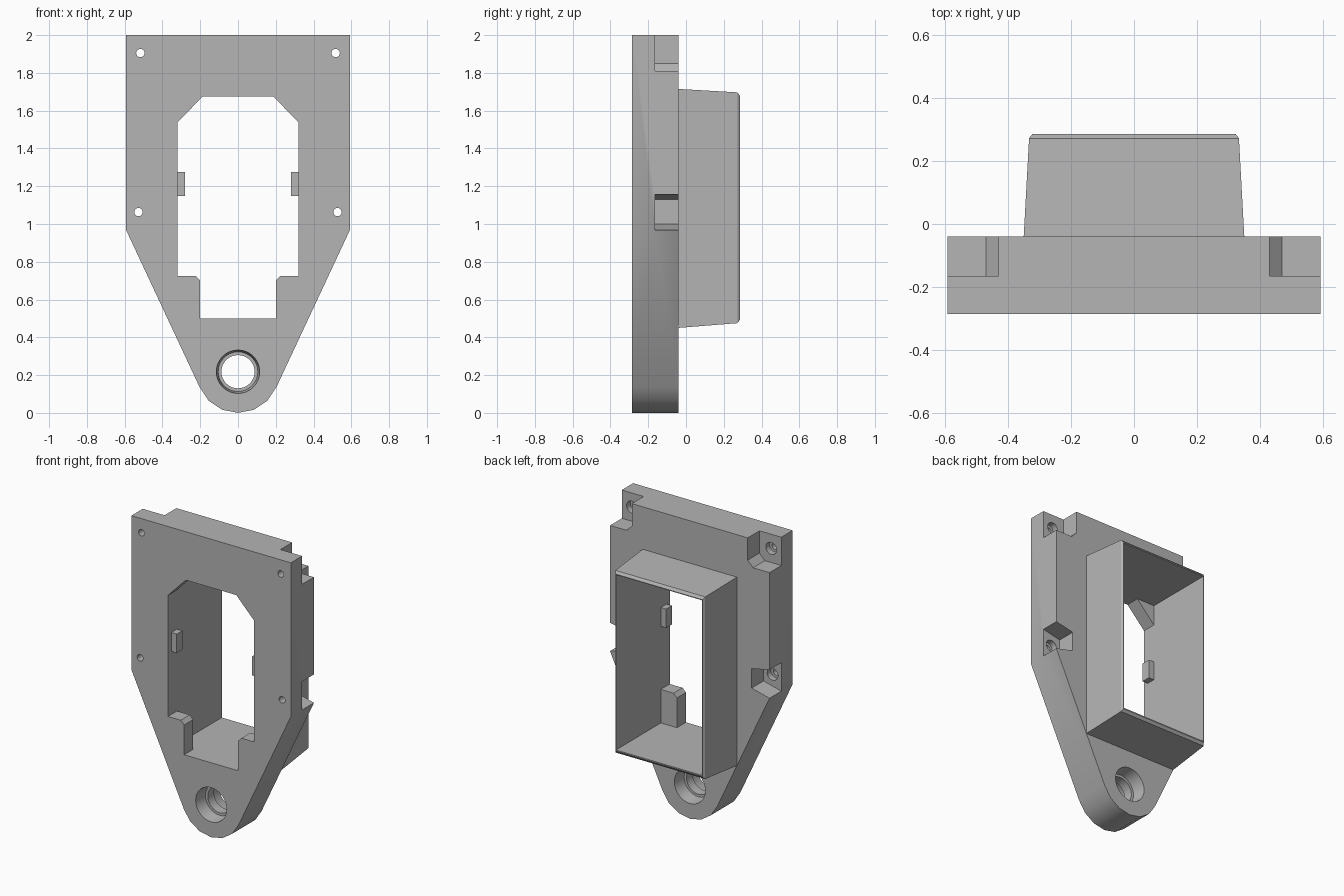
import bpy
import bmesh
from math import cos, sin, pi, radians

if "Cube" in bpy.data.objects:
    bpy.data.objects.remove(bpy.data.objects["Cube"])

GREY = (0.46, 0.46, 0.46, 1)
grey = bpy.data.materials.new("plain grey")
grey.use_nodes = True
grey.diffuse_color = GREY
grey.node_tree.nodes["Principled BSDF"].inputs["Base Color"].default_value = GREY

FRONT, BACK, LEDGE, LIP = -0.285, -0.04, -0.165, -0.19


def loft(name, sections):
    """Solid through (y, outline) sections; outlines are (x, z) lists."""
    bm = bmesh.new()
    rings = [[bm.verts.new((x, y, z)) for x, z in pts] for y, pts in sections]
    for a, b in zip(rings, rings[1:]):
        for i in range(len(a)):
            j = (i + 1) % len(a)
            bm.faces.new((a[i], a[j], b[j], b[i]))
    bm.faces.new(rings[0])
    bm.faces.new(rings[-1])
    bmesh.ops.recalc_face_normals(bm, faces=bm.faces[:])
    mesh = bpy.data.meshes.new(name)
    bm.to_mesh(mesh)
    bm.free()
    mesh.materials.append(grey)
    obj = bpy.data.objects.new(name, mesh)
    bpy.context.collection.objects.link(obj)
    return obj


def prism(name, pts, y0, y1):
    return loft(name, [(y0, pts), (y1, pts)])


def rect(half, z0, z1):
    return [(-half, z0), (half, z0), (half, z1), (-half, z1)]


def circle(x, z, r, n=32):
    return [(x + r * cos(2 * pi * i / n), z + r * sin(2 * pi * i / n)) for i in range(n)]


def mirrored(half):
    """Close a right-hand outline with its mirror image."""
    return half + [(-x, z) for x, z in reversed(half)]


def cut(obj, cutter):
    cutter.hide_render = True
    mod = obj.modifiers.new("cut", "BOOLEAN")
    mod.operation = "DIFFERENCE"
    mod.solver = "EXACT"
    mod.object = cutter
    bpy.context.view_layer.objects.active = obj
    bpy.ops.object.modifier_apply(modifier=mod.name)
    bpy.data.objects.remove(cutter)


def finish(obj):
    bpy.ops.object.select_all(action="DESELECT")
    obj.select_set(True)
    bpy.context.view_layer.objects.active = obj
    bpy.ops.object.shade_smooth_by_angle(angle=radians(30))


# Tapering plate with a rounded foot
foot = [(0.22 * sin(a * pi / 8), 0.22 - 0.22 * cos(a * pi / 8)) for a in (1, 2, 3)]
right_edge = foot + [(0.592, 0.967), (0.592, 2)]
plate = prism("mounting_plate", [(0, 0)] + mirrored(right_edge), FRONT, BACK)

# Rectangular well behind a narrower front window
well = rect(0.32, 0.5, 1.675)
cut(plate, prism("well_cutter", well, LIP, 1))
window = [(0.2, 0.5), (0.2, 0.7), (0.225, 0.725), (0.32, 0.725), (0.32, 1.538), (0.187, 1.675)]
cut(plate, prism("window_cutter", mirrored(window), -1, LIP + 0.05))

# Screw pockets, counterbores and holes at the four corners
upper = [(0.7, 2.1), (0.43, 2.1), (0.43, 1.85), (0.47, 1.81), (0.7, 1.81)]
lower = [(0.7, 1.18), (0.46, 1.13), (0.46, 1.0), (0.592, 0.967), (0.7, 0.94)]
for side in (-1, 1):
    for pocket, hx, hz in ((upper, 0.517, 1.905), (lower, 0.527, 1.063)):
        pts = [(side * x, z) for x, z in pocket]
        cut(plate, prism("pocket_cutter", pts, LEDGE, 1))
        cut(plate, prism("bore_cutter", circle(side * hx, hz, 0.04, 24), LEDGE - 0.04, 0.5))
        cut(plate, prism("hole_cutter", circle(side * hx, hz, 0.022, 24), -1, 1))

# Pivot hole with a tapered recess on each face
cut(plate, prism("pivot_cutter", circle(0, 0.218, 0.088), -1, 1))
for face, inward in ((FRONT, 1), (BACK, -1)):
    cut(plate, loft("recess_cutter", [(face - inward * 0.01, circle(0, 0.218, 0.115)),
                                      (face, circle(0, 0.218, 0.115)),
                                      (face + inward * 0.09, circle(0, 0.218, 0.105))]))
finish(plate)

# Open, drafted housing behind the plate
housing = loft("rear_housing", [(BACK, rect(0.35, 0.45, 1.715)),
                                (0.272, rect(0.333, 0.475, 1.697)),
                                (0.285, rect(0.323, 0.492, 1.68))])
cut(housing, prism("well_cutter", well, -1, 1))
finish(housing)

# Retaining tabs on the window sides
for side, label in ((-1, "right"), (1, "left")):
    tab = [(side * x, z) for x, z in ((0.28, 1.148), (0.32, 1.148), (0.32, 1.275), (0.28, 1.275))]
    prism(label + "_retaining_tab", tab, -0.25, LIP)
